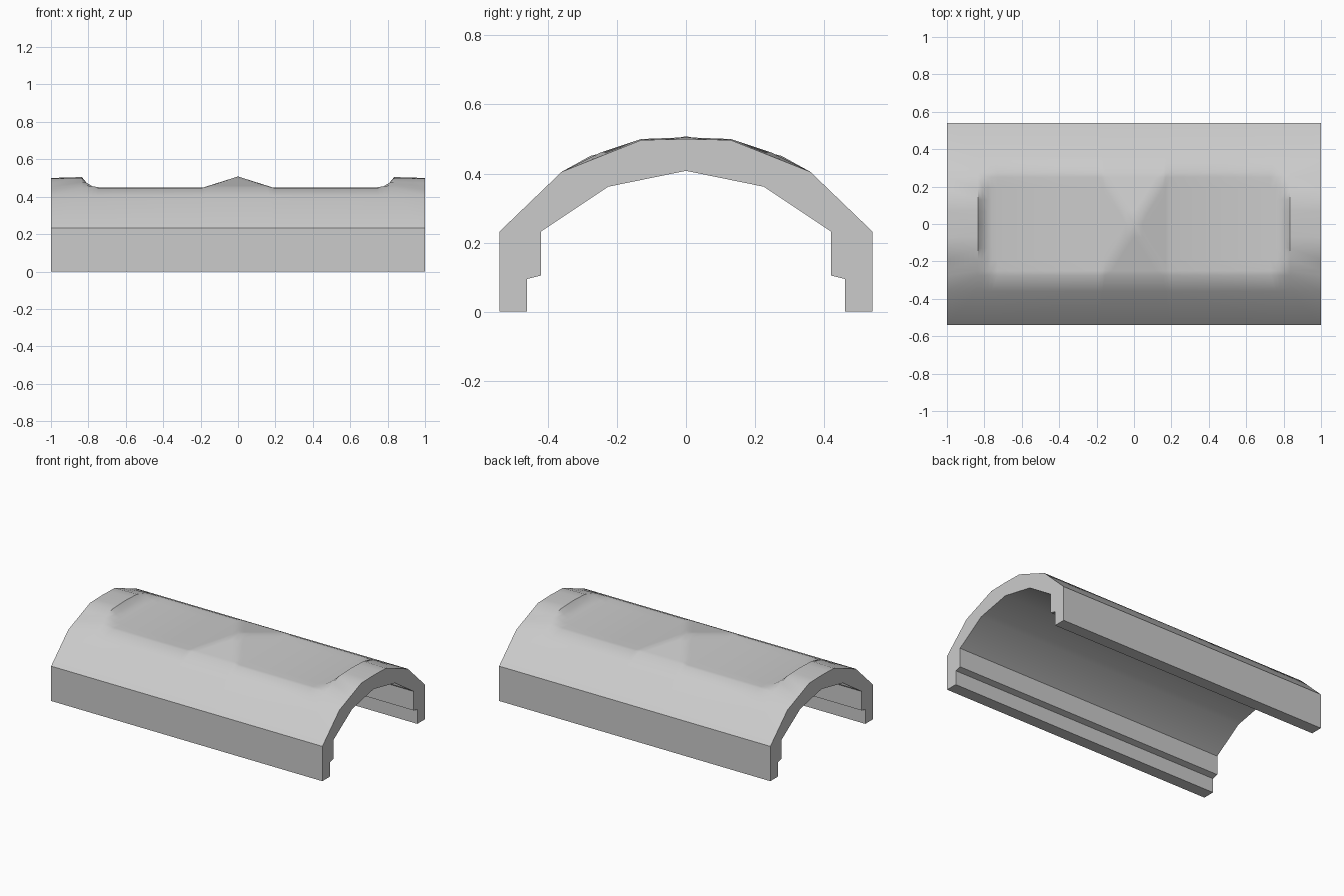
import bpy
import bmesh

cube = bpy.data.objects.get("Cube")
if cube:
    bpy.data.objects.remove(cube)

# One grey for the whole shell
grey = bpy.data.materials.new("matte_grey")
grey.use_nodes = True
colour = (0.6, 0.6, 0.6, 1)
grey.diffuse_color = colour
grey.node_tree.nodes["Principled BSDF"].inputs["Base Color"].default_value = colour


def interp(points, t):
    """Height at t on a polyline of (position, height) points."""
    for (a, ha), (b, hb) in zip(points, points[1:]):
        if t <= b:
            return ha + (hb - ha) * (t - a) / (b - a)
    return points[-1][1]


# Half cross-sections of the crown: pinched middle, bulged body, open end
PINCH = [(0, .508), (.275, .452), (.36, .405), (.54, .232)]
BULGE = [(0, .505), (.13, .5), (.25, .46), (.36, .405), (.54, .232)]
END = [(0, .5), (.13, .497), (.36, .405), (.54, .232)]
# Length profile of the sunken grip flats
FLOOR = [(0, .508), (.19, .448), (.73, .448), (.78, .456), (.81, .475), (.835, .51), (1, .51)]
# Inner side with its stepped rail, from the outer foot to the inner crown
INNER = [(.54, 0), (.46, 0), (.46, .095), (.42, .105), (.42, .232), (.225, .362), (0, .408)]

ys = [0, .07, .13, .19, .25, .275, .36, .54]
corner = .17
# Stations near the middle follow the diagonal edge of the ramp
xs = [y * corner / .275 for y in ys[:6]] + [.19, .73, .76, .78, .81, .835, 1]


def crown(x, y):
    section = PINCH if x < corner + .001 else BULGE if x < .99 else END
    return min(interp(section, y), interp(FLOOR, x))


# One quarter of the shell
bm = bmesh.new()
rings = []
for x in xs:
    ring = [bm.verts.new((x, y, crown(x, y))) for y in ys]
    ring += [bm.verts.new((x, y, z)) for y, z in INNER]
    rings.append(ring)
for r0, r1 in zip(rings, rings[1:]):
    for j in range(len(r0) - 1):
        a, b, c, d = r0[j], r1[j], r1[j + 1], r0[j + 1]
        if j < 6:
            bm.faces.new((a, b, c))
            bm.faces.new((a, c, d))
        else:
            bm.faces.new((a, b, c, d))
bm.faces.new(rings[-1])
bmesh.ops.recalc_face_normals(bm, faces=bm.faces)
# The quarter is open, so make sure its crown faces up
bm.faces.ensure_lookup_table()
if bm.faces[0].normal.z < 0:
    bmesh.ops.reverse_faces(bm, faces=bm.faces)
mesh = bpy.data.meshes.new("arched_shell")
bm.to_mesh(mesh)
bm.free()
mesh.materials.append(grey)
shell = bpy.data.objects.new("arched_shell", mesh)
bpy.context.collection.objects.link(shell)

# Mirror to all four quarters, then smooth the arch and keep the corners sharp
mirror = shell.modifiers.new("quarters", 'MIRROR')
mirror.use_axis = (True, True, False)
bpy.ops.object.select_all(action='DESELECT')
shell.select_set(True)
bpy.context.view_layer.objects.active = shell
bpy.ops.object.modifier_apply(modifier=mirror.name)
bpy.ops.object.shade_smooth_by_angle(angle=0.66)
